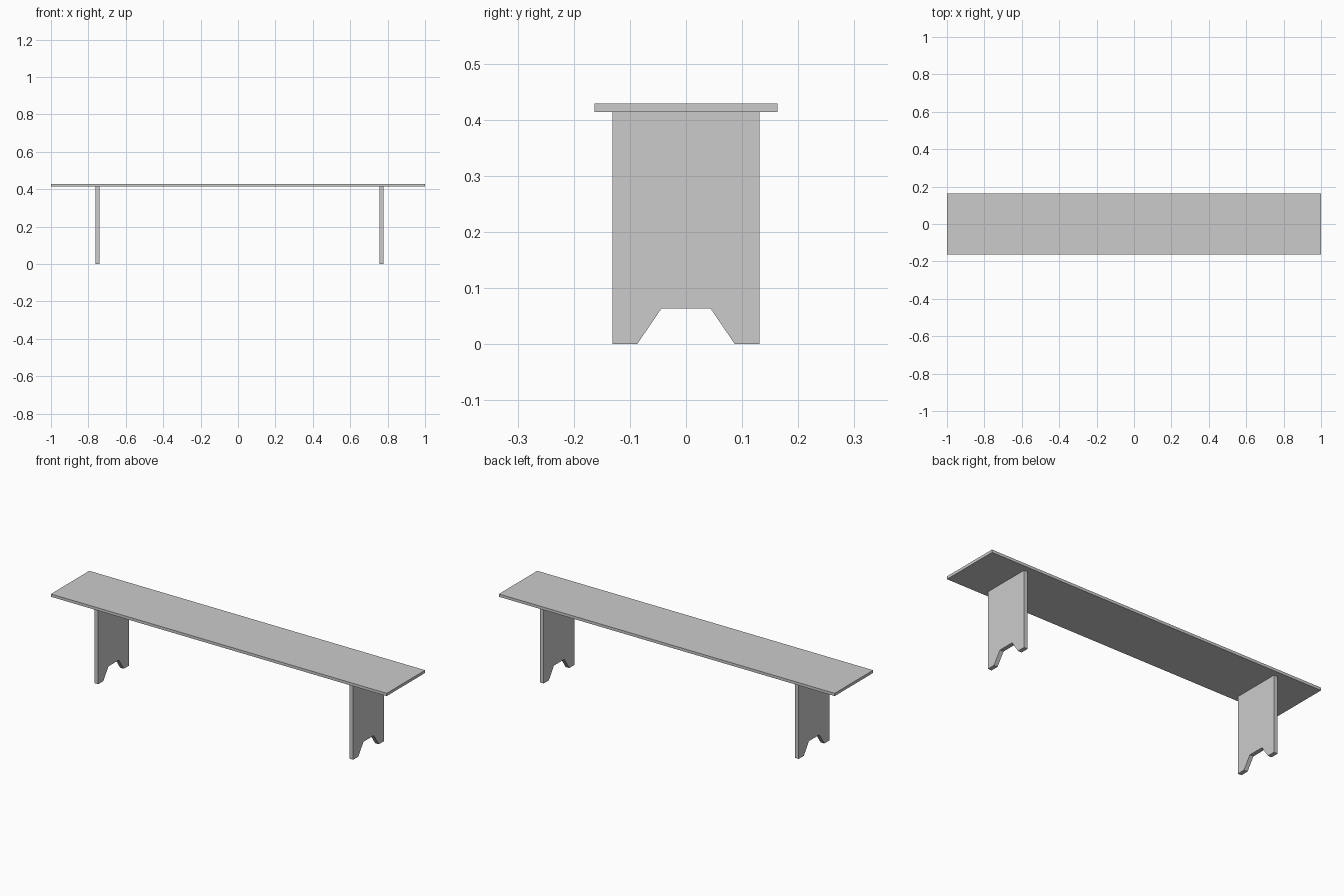
import bpy
import bmesh

default_cube = bpy.data.objects.get("Cube")
if default_cube:
    bpy.data.objects.remove(default_cube, do_unlink=True)

# Single grey finish
grey = bpy.data.materials.new("plain grey")
grey.use_nodes = True
colour = (0.6, 0.6, 0.6, 1)
grey.diffuse_color = colour
grey.node_tree.nodes["Principled BSDF"].inputs["Base Color"].default_value = colour


def extruded_board(name, profile, x_start, x_end):
    """Extrude a (y, z) profile along x."""
    bm = bmesh.new()
    face = bm.faces.new([bm.verts.new((x_start, y, z)) for y, z in profile])
    extruded = bmesh.ops.extrude_face_region(bm, geom=[face])["geom"]
    moved = [v for v in extruded if isinstance(v, bmesh.types.BMVert)]
    bmesh.ops.translate(bm, verts=moved, vec=(x_end - x_start, 0, 0))
    bmesh.ops.recalc_face_normals(bm, faces=bm.faces)
    mesh = bpy.data.meshes.new(name)
    bm.to_mesh(mesh)
    bm.free()
    mesh.materials.append(grey)
    board = bpy.data.objects.new(name, mesh)
    bpy.context.collection.objects.link(board)
    return board


seat_bottom, seat_top, seat_half_depth = 0.414, 0.429, 0.163

# Seat plank
extruded_board(
    "seat",
    [(-seat_half_depth, seat_bottom), (seat_half_depth, seat_bottom),
     (seat_half_depth, seat_top), (-seat_half_depth, seat_top)],
    -1, 1)

# Leg panels with a tapered notch between the feet
half_profile = [(0.044, 0.063), (0.087, 0), (0.131, 0), (0.131, seat_bottom)]
leg_profile = half_profile + [(-y, z) for y, z in reversed(half_profile)]
leg_thickness = 0.022
for name, x in (("right_leg", -0.763), ("left_leg", 0.756)):
    extruded_board(name, leg_profile, x, x + leg_thickness)
